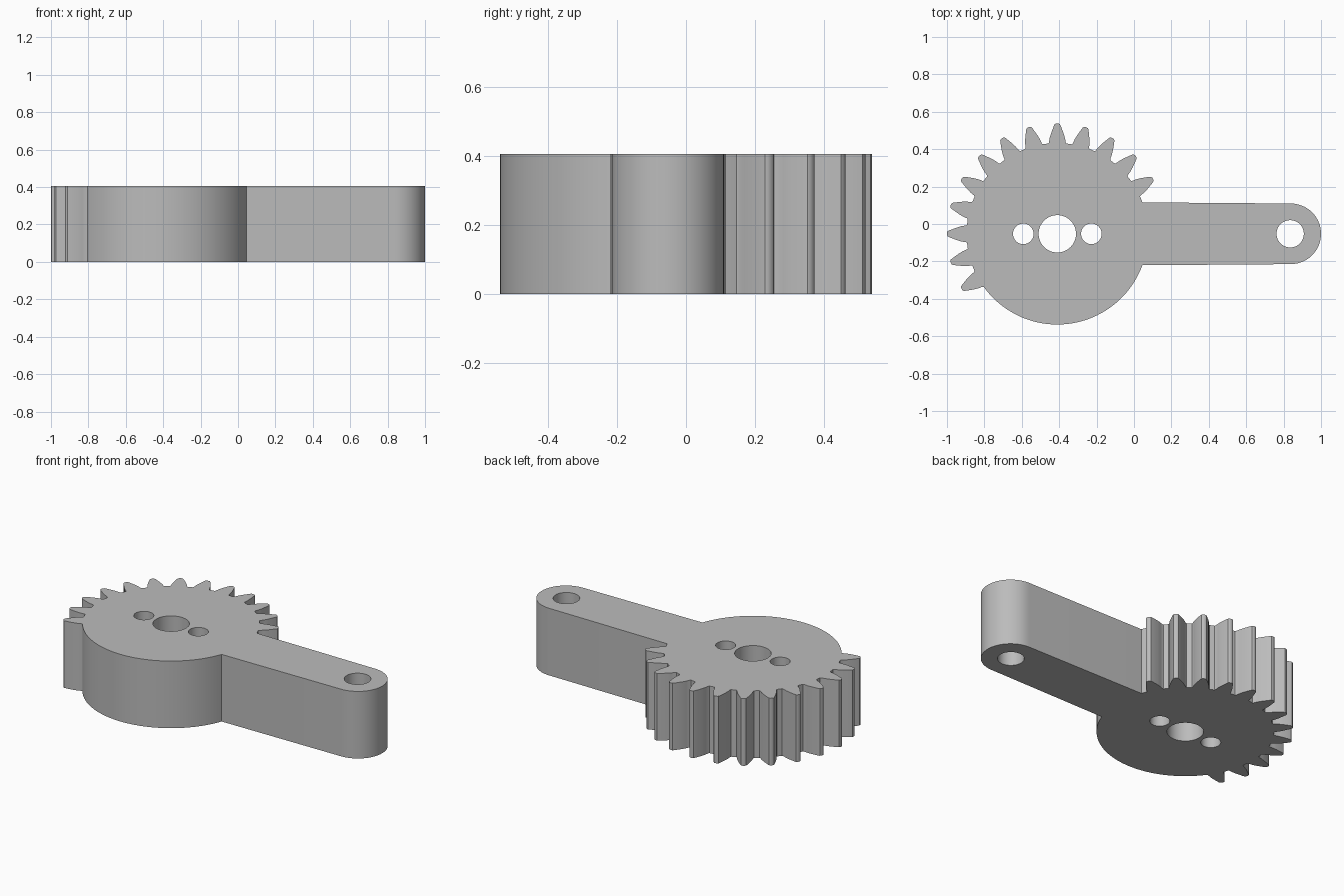
import bpy, bmesh
from math import radians, degrees, asin, sin, cos, pi

cube = bpy.data.objects.get("Cube")
if cube:
    bpy.data.objects.remove(cube, do_unlink=True)

HEIGHT = 0.405
CX, CY = -0.41, -0.0525         # gear hub
ROOT_R = 0.485
ARM_X, ARM_R = 0.838, 0.162     # rounded arm end
ARM_HALF = 0.168                # arm half width where it meets the gear
TOOTH = [(0.488, 0.045), (0.512, 0.041), (0.536, 0.034), (0.56, 0.025), (0.578, 0.018), (0.586, 0.014), (0.59, 0.006)]


def arc(x, y, r, start, end, steps):
    """Points along an arc, angles in degrees."""
    return [(x + r * cos(radians(start + (end - start) * i / steps)),
             y + r * sin(radians(start + (end - start) * i / steps)))
            for i in range(steps + 1)]


def tooth(angle):
    """One curved gear tooth, from its right flank over the tip to its left."""
    a = radians(angle)
    flank = [(r, -w) for r, w in TOOTH] + [(r, w) for r, w in reversed(TOOTH)]
    return [(CX + r * cos(a) - w * sin(a), CY + r * sin(a) + w * cos(a)) for r, w in flank]


# Outline: rounded arm end, toothed sector, plain round sector
joint = degrees(asin(ARM_HALF / ROOT_R))
base = degrees(asin(TOOTH[0][1] / TOOTH[0][0]))
outline = arc(ARM_X, CY, ARM_R, -90, 90, 32)
outline += arc(CX, CY, ROOT_R, joint, 30 - base - 0.5, 3)
for angle in range(30, 211, 15):
    outline += tooth(angle)
    if angle < 210:
        outline += arc(CX, CY, ROOT_R, angle + base + 0.5, angle + 15 - base - 0.5, 2)
outline += arc(CX, CY, ROOT_R, 210 + base + 0.5, 360 - joint, 48)

# Bores: hub, two screw holes, arm pivot
holes = [(CX, 0.1), (CX - 0.182, 0.055), (CX + 0.182, 0.055), (0.835, 0.073)]
loops = [outline] + [arc(x, CY, r, 0, 360, 48)[:-1] for x, r in holes]

# Filled profile extruded to full thickness
profile = bpy.data.curves.new("gear_arm_profile", "CURVE")
profile.dimensions = "2D"
profile.fill_mode = "BOTH"
profile.extrude = HEIGHT / 2
for loop in loops:
    spline = profile.splines.new("POLY")
    spline.points.add(len(loop) - 1)
    for point, (x, y) in zip(spline.points, loop):
        point.co = (x, y, 0, 1)
    spline.use_cyclic_u = True
helper = bpy.data.objects.new("gear_arm_profile", profile)
bpy.context.collection.objects.link(helper)
bpy.context.view_layer.update()
depsgraph = bpy.context.evaluated_depsgraph_get()
mesh = bpy.data.meshes.new_from_object(helper.evaluated_get(depsgraph))
bpy.data.objects.remove(helper, do_unlink=True)

# Weld caps to walls and stand the part on the floor
bm = bmesh.new()
bm.from_mesh(mesh)
bmesh.ops.remove_doubles(bm, verts=bm.verts, dist=0.0002)
bmesh.ops.translate(bm, verts=bm.verts, vec=(0, 0, HEIGHT / 2))
bmesh.ops.recalc_face_normals(bm, faces=bm.faces)
bm.to_mesh(mesh)
bm.free()

gear_arm = bpy.data.objects.new("gear_arm", mesh)
bpy.context.collection.objects.link(gear_arm)

# Plain grey finish
grey = bpy.data.materials.new("plain_grey")
grey.use_nodes = True
colour = (0.5, 0.5, 0.5, 1)
grey.diffuse_color = colour
grey.node_tree.nodes["Principled BSDF"].inputs["Base Color"].default_value = colour
mesh.materials.clear()
mesh.materials.append(grey)

bpy.ops.object.select_all(action="DESELECT")
gear_arm.select_set(True)
bpy.context.view_layer.objects.active = gear_arm
bpy.ops.object.shade_smooth_by_angle(angle=radians(30))
